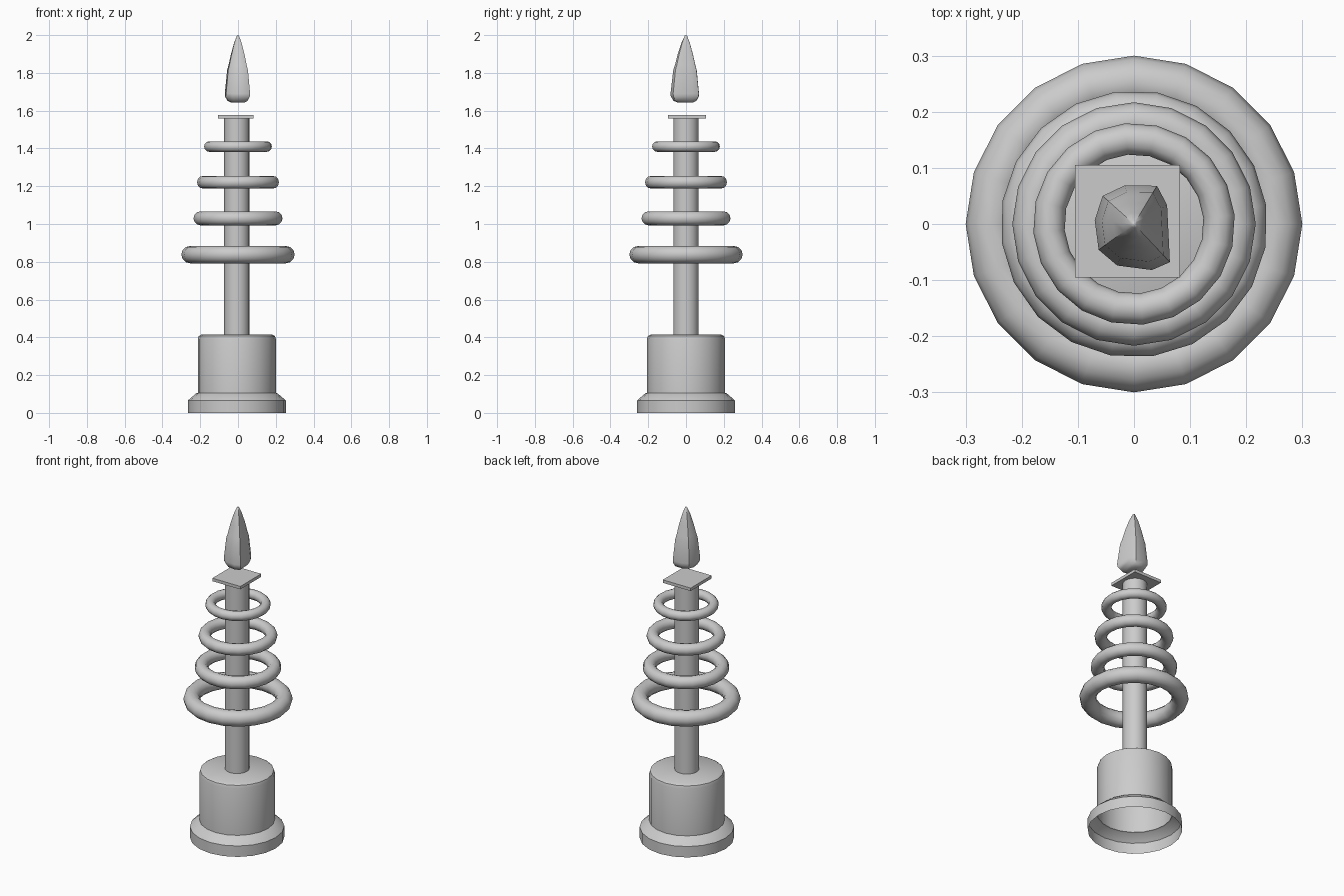
import bpy, bmesh
from math import cos, sin, pi, radians

if "Cube" in bpy.data.objects:
    bpy.data.objects.remove(bpy.data.objects["Cube"])

SIDES = 20
AXIS_X = -0.006


def finish(bm, name, angle=40):
    bmesh.ops.recalc_face_normals(bm, faces=bm.faces)
    me = bpy.data.meshes.new(name)
    bm.to_mesh(me)
    bm.free()
    ob = bpy.data.objects.new(name, me)
    bpy.context.collection.objects.link(ob)
    if angle:
        bpy.ops.object.select_all(action='DESELECT')
        ob.select_set(True)
        bpy.context.view_layer.objects.active = ob
        bpy.ops.object.shade_smooth_by_angle(angle=radians(angle))
    return ob


def bridge(bm, a, b):
    n = len(a)
    for i in range(n):
        j = (i + 1) % n
        bm.faces.new((a[i], a[j], b[j], b[i]))


def stack(name, outline, levels, cap_bottom=True, cap_top=True, angle=40):
    """Stack scaled copies of an outline; levels are (scale, z)."""
    bm = bmesh.new()
    rings = [[bm.verts.new((AXIS_X * (1 if name != "flame" else 0) + x * s, y * s, z))
              for x, y in outline] for s, z in levels]
    for a, b in zip(rings, rings[1:]):
        bridge(bm, a, b)
    if cap_bottom:
        bm.faces.new(rings[0][::-1])
    if cap_top:
        bm.faces.new(rings[-1])
    return finish(bm, name, angle)


def torus(name, outer, minor, z, turn):
    bm = bmesh.new()
    rings = []
    for i in range(SIDES):
        a = 2 * pi * i / SIDES + radians(turn)
        ring = []
        for k in range(12):
            b = 2 * pi * k / 12
            r = outer - minor + minor * cos(b)
            ring.append(bm.verts.new((r * cos(a), r * sin(a), z + minor * sin(b))))
        rings.append(ring)
    for i in range(SIDES):
        bridge(bm, rings[i], rings[(i + 1) % SIDES])
    return finish(bm, name, 60)


circle = [(cos(2 * pi * i / SIDES), sin(2 * pi * i / SIDES)) for i in range(SIDES)]

# Pedestal: flared foot and drum, one shell open underneath
stack("pedestal", circle,
      [(0.259, 0), (0.259, 0.066), (0.25, 0.074), (0.216, 0.103), (0.207, 0.106),
       (0.207, 0.39), (0.202, 0.406), (0.187, 0.415)], cap_bottom=False)

# Central pole
stack("pole", circle, [(0.067, 0.41), (0.067, 1.56)])

# Floating rings
for i, (outer, minor, z, turn) in enumerate([
        (0.300, 0.046, 0.838, 0), (0.238, 0.037, 1.030, 8),
        (0.217, 0.034, 1.221, 0), (0.180, 0.028, 1.410, 5)]):
    torus(f"ring_{i + 1}", outer, minor, z, turn)

# Square plate on the pole
bm = bmesh.new()
bmesh.ops.create_cube(bm, size=1)
for v in bm.verts:
    v.co = (v.co.x * 0.187 - 0.0115, v.co.y * 0.2 + 0.005, v.co.z * 0.018 + 1.567)
finish(bm, "plate", 0)

# Irregular crystal-like flame
outline = [(0.064, -0.068), (0.059, 0.034), (0.041, 0.068), (-0.016, 0.069), (-0.056, 0.05),
           (-0.07, 0.007), (-0.063, -0.046), (-0.03, -0.074), (0.032, -0.082)]
stack("flame", outline,
      [(0.5, 1.642), (0.8, 1.652), (0.98, 1.675), (1.0, 1.69), (0.82, 1.815), (0.72, 1.84),
       (0.53, 1.90), (0.29, 1.96), (0.08, 1.997), (0.02, 2.0)])
